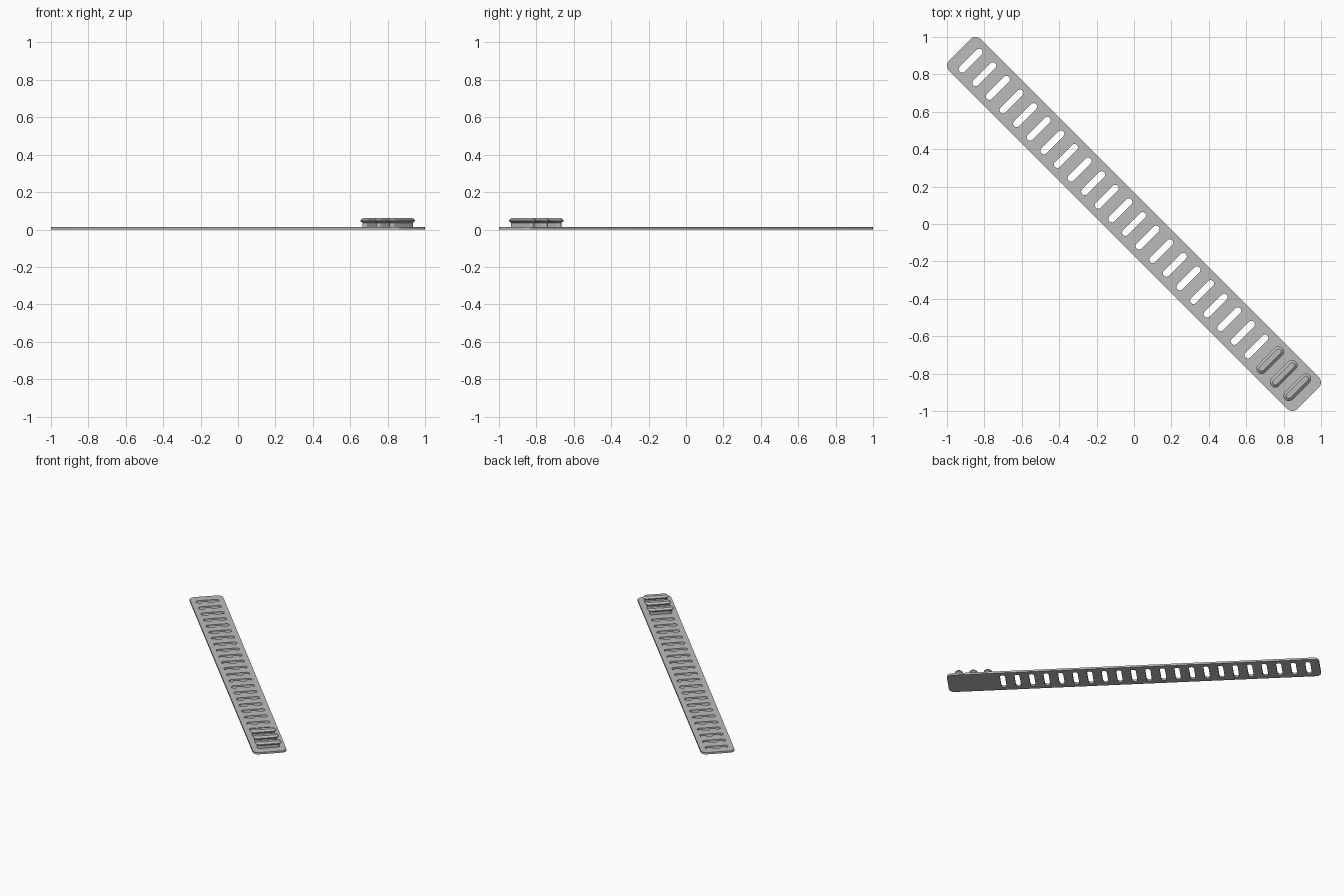
import bpy, bmesh, math

if "Cube" in bpy.data.objects:
    bpy.data.objects.remove(bpy.data.objects["Cube"])

TURN = -math.pi / 4          # strap runs diagonally
PITCH = 0.1029               # spacing of slots and pegs
FIRST = -12 * PITCH
THICK = 0.014

grey = bpy.data.materials.new("grey_plastic")
grey.diffuse_color = (0.5, 0.5, 0.5, 1)
grey.use_nodes = True
grey.node_tree.nodes["Principled BSDF"].inputs["Base Color"].default_value = grey.diffuse_color


def rounded_rect(cx, hx, hy, r, n=6):
    """Outline of a rounded rectangle; r == hx gives a stadium."""
    pts = []
    for q, (sx, sy) in enumerate([(1, 1), (-1, 1), (-1, -1), (1, -1)]):
        for i in range(n + 1):
            a = (q + i / n) * math.pi / 2
            pts.append((cx + sx * (hx - r) + r * math.cos(a),
                        sy * (hy - r) + r * math.sin(a)))
    return pts


def finish(name, bm):
    bmesh.ops.remove_doubles(bm, verts=bm.verts, dist=1e-5)
    bmesh.ops.recalc_face_normals(bm, faces=bm.faces)
    mesh = bpy.data.meshes.new(name)
    bm.to_mesh(mesh)
    bm.free()
    mesh.materials.clear()
    mesh.materials.append(grey)
    obj = bpy.data.objects.new(name, mesh)
    bpy.context.collection.objects.link(obj)
    obj.rotation_euler.z = TURN
    bpy.ops.object.select_all(action='DESELECT')
    obj.select_set(True)
    bpy.context.view_layer.objects.active = obj
    bpy.ops.object.shade_smooth_by_angle(angle=math.radians(30))
    return obj


# Strap: filled outline with 22 slots, extruded to its thickness
curve = bpy.data.curves.new("strap_outline", 'CURVE')
curve.dimensions = '2D'
curve.fill_mode = 'BOTH'
curve.extrude = THICK / 2
outlines = [rounded_rect(0, 1.317, 0.12, 0.04)]
outlines += [rounded_rect(FIRST + i * PITCH, 0.0185, 0.083, 0.0185) for i in range(22)]
for pts in outlines:
    spline = curve.splines.new('POLY')
    spline.points.add(len(pts) - 1)
    for p, (x, y) in zip(spline.points, pts):
        p.co = (x, y, 0, 1)
    spline.use_cyclic_u = True
helper = bpy.data.objects.new("strap_outline", curve)
bpy.context.collection.objects.link(helper)
flat = bpy.data.meshes.new_from_object(
    helper.evaluated_get(bpy.context.evaluated_depsgraph_get()))
bm = bmesh.new()
bm.from_mesh(flat)
bmesh.ops.translate(bm, verts=bm.verts, vec=(0, 0, THICK / 2))
bpy.data.objects.remove(helper)
finish("strap", bm)

# Pegs: stadium stem with a flared, bevelled cap, as (height, half width, half length)
PEG = [(THICK - 0.002, 0.0165, 0.081), (0.036, 0.0165, 0.081), (0.045, 0.028, 0.0925),
       (0.050, 0.028, 0.0925), (0.062, 0.014, 0.0785)]
for k in range(3):
    bm = bmesh.new()
    rings = []
    for z, hw, hl in PEG:
        outline = rounded_rect(FIRST + (22 + k) * PITCH, hw, hl, hw)
        outline = [p for i, p in enumerate(outline) if i not in (7, 21)]
        rings.append([bm.verts.new((x, y, z)) for x, y in outline])
    for low, high in zip(rings, rings[1:]):
        for i in range(len(low)):
            j = (i + 1) % len(low)
            bm.faces.new((low[i], low[j], high[j], high[i]))
    bm.faces.new(rings[0][::-1])
    bm.faces.new(rings[-1])
    finish(f"peg_{k + 1}", bm)
